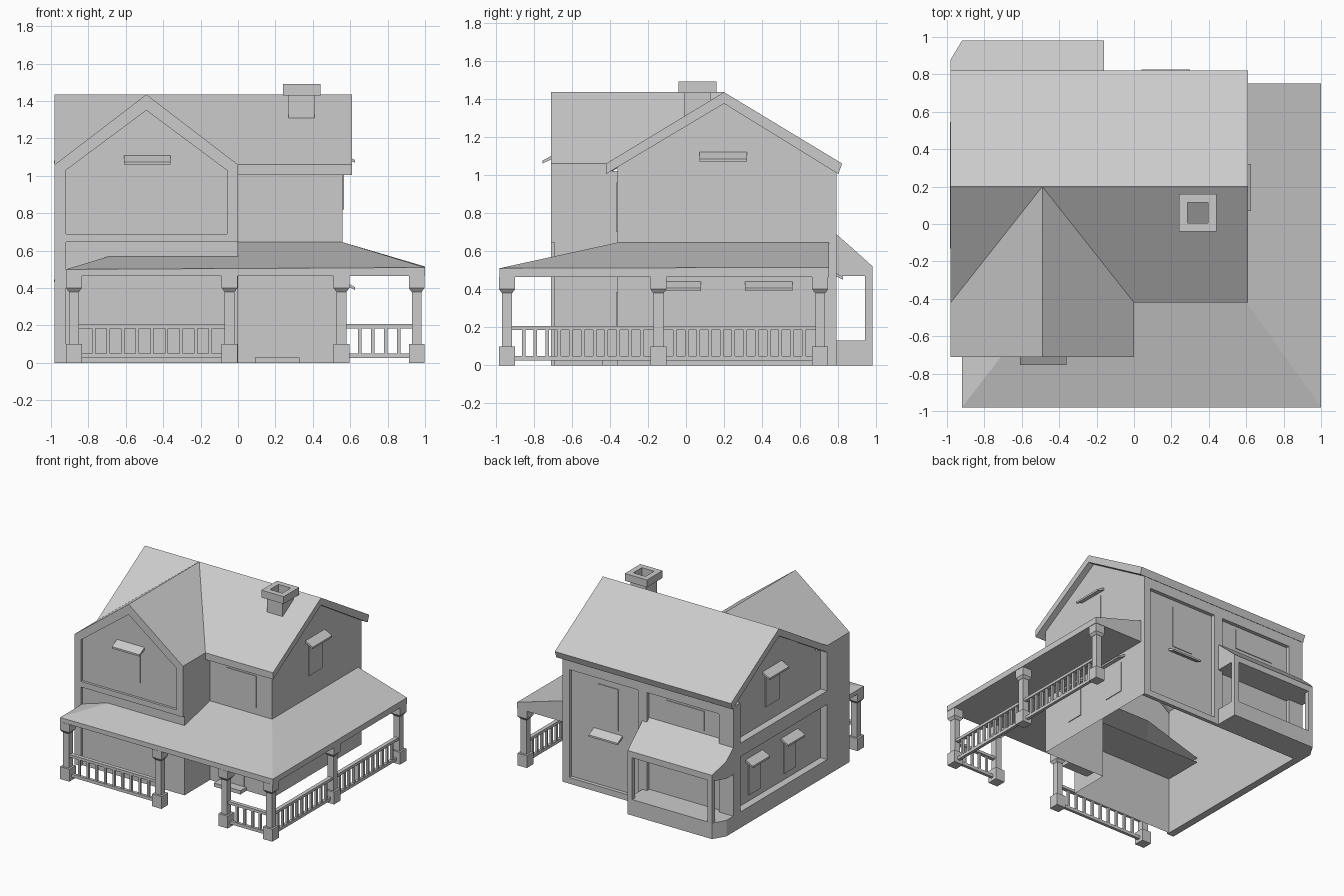
import bpy, bmesh, math
from mathutils import Matrix

cube = bpy.data.objects.get("Cube")
if cube:
    bpy.data.objects.remove(cube)

grey = bpy.data.materials.new("plain grey")
grey.use_nodes = True
grey.diffuse_color = (0.6, 0.6, 0.6, 1)
grey.node_tree.nodes["Principled BSDF"].inputs["Base Color"].default_value = (0.6, 0.6, 0.6, 1)


def finish(name, bm, matrix=None):
    bmesh.ops.recalc_face_normals(bm, faces=bm.faces)
    mesh = bpy.data.meshes.new(name)
    bm.to_mesh(mesh)
    bm.free()
    mesh.materials.append(grey)
    obj = bpy.data.objects.new(name, mesh)
    if matrix:
        obj.matrix_world = matrix
    bpy.context.collection.objects.link(obj)
    return obj


def place(axis, p, d):
    return {"x": (d, p[0], p[1]), "y": (p[0], d, p[1]), "z": (p[0], p[1], d)}[axis]


def prism(name, axis, pts, lo, hi, caps=True, matrix=None):
    """Outline pushed along an axis; lo and hi may depend on the outline point."""
    bm = bmesh.new()
    ends = []
    for d in (lo, hi):
        ends.append([bm.verts.new(place(axis, p, d(p) if callable(d) else d)) for p in pts])
    a, b = ends
    for i in range(len(pts)):
        j = (i + 1) % len(pts)
        bm.faces.new((a[i], a[j], b[j], b[i]))
    if caps:
        bm.faces.new(a)
        bm.faces.new(b)
    return finish(name, bm, matrix)


def box(name, x0, x1, y0, y1, z0, z1):
    return prism(name, "z", [(x0, y0), (x1, y0), (x1, y1), (x0, y1)], z0, z1)


def sheet(name, axis, pts, d):
    bm = bmesh.new()
    bm.faces.new([bm.verts.new(place(axis, p, d)) for p in pts])
    return finish(name, bm)


# House walls, open underneath, with gable ends
prism("house_walls", "z", [(-.92, -.69), (0, -.69), (0, -.36), (.56, -.36), (.56, .76), (-.92, .76)],
      0, 1.02, caps=False)
for side, x in (("left", -.92), ("right", .56)):
    sheet(side + "_gable", "x", [(-.36, 1), (.79, 1), (.79, 1.03), (.2, 1.39), (-.36, 1.05)], x)
sheet("front_gable", "y", [(-.92, 1), (-.06, 1), (-.06, 1.04), (-.49, 1.36), (-.92, 1.04)], -.69)

# Main roof and the crossing wing roof, cut along the valleys
prism("main_roof", "x", [(-.42, 1.06), (.2, 1.435), (.82, 1.06), (.8, 1.005), (.2, 1.375), (-.42, 1.005)],
      -.98, .61)
prism("wing_roof", "y", [(-.98, 1.06), (-.49, 1.435), (0, 1.06), (0, 1), (-.49, 1.375), (-.98, 1)],
      -.71, lambda p: .2 - abs(p[0] + .49) * 1.265)

# Front gable frame
prism("front_gable_frame", "y",
      [(-.98, .645), (-.98, 1.06), (-.49, 1.435), (0, 1.06), (0, .645),
       (-.06, .645), (-.06, 1.03), (-.49, 1.35), (-.92, 1.03), (-.92, .645)], -.71, -.685)
box("front_band", -.92, -.06, -.71, -.685, .645, .69)
box("wing_upper_edge", -.06, 0, -.71, -.42, .645, 1.04)

# Left wall frame
box("left_front_pier", -.98, -.92, -.71, -.42, 0, 1.05)
box("left_back_pier", -.98, -.92, .7, .79, 0, 1.02)
box("left_skirting", -.98, -.92, -.42, .7, 0, .13)
box("left_band", -.98, -.92, -.42, .7, .58, .69)

# Back wall frame
for name, x0, x1, z0, z1 in (("corner", .5, .56, 0, 1.03), ("middle", -.2, -.12, 0, .93),
                             ("end", -.92, -.85, 0, .93), ("foot", -.12, .5, 0, .05),
                             ("head", -.92, .5, .93, 1.03)):
    box("back_frame_" + name, x0, x1, .76, .79, z0, z1)

# Open bay on the back, chamfered at its left end
chamfer = lambda y: -.98 + .6 * max(0, y - .88)
prism("bay_base", "z", [(-.16, .76), (-.16, .98), (-.92, .98), (-.98, .88), (-.98, .76)], 0, .13)
prism("bay_roof", "x", [(.76, .715), (.88, .61), (.98, .52), (.98, .47), (.88, .47), (.76, .47)],
      lambda p: chamfer(p[0]), -.16)
for x in (-.92, -.2):
    box("bay_post", x, x + .04, .94, .98, .13, .47)

# Wraparound porch roof, hipped on the left
bm = bmesh.new()
V = lambda *c: bm.verts.new(c)
A, B, C, D = V(-.92, -.98, .5), V(1, -.98, .51), V(1, .75, .515), V(.56, .75, .645)
E, G, H = V(.56, -.36, .645), V(-.44, -.36, .645), V(-.92, -.36, .5)
low = [V(v.co.x, v.co.y, .465) for v in (A, B, C, D, E, H)]
for f in ((A, B, E, G), (B, C, D, E), (A, G, H), low):
    bm.faces.new(f)
for i, (p, q) in enumerate(((A, B), (B, C), (C, D))):
    bm.faces.new((p, q, low[i + 1], low[i]))
bm.faces.new((H, A, low[0], low[5]))
finish("porch_roof", bm)


# Porch posts with base, shaft, flared neck and cap
def porch_post(x, y):
    def square(r):
        return [(x - r, y - r), (x + r, y - r), (x + r, y + r), (x - r, y + r)]
    prism("post_base", "z", square(.042), 0, .1)
    prism("post_shaft", "z", square(.026), .1, .39)
    prism("post_cap", "z", square(.042), .4, .465)
    neck = prism("post_neck", "z", square(.042), .38, .4)
    for v in neck.data.vertices:
        if v.co.z < .39:
            v.co.x += (x - v.co.x) * .35
            v.co.y += (y - v.co.y) * .35


for x in (-.877, -.045, .553, .955):
    porch_post(x, -.94)
for y in (-.145, .705):
    porch_post(.955, y)


# Railings between the posts
def railing(name, a, b, along_x, pitch):
    def bar(part, s, t, r, z0, z1):
        if along_x:
            box(name + part, s, t, -.94 - r, -.94 + r, z0, z1)
        else:
            box(name + part, .955 - r, .955 + r, s, t, z0, z1)
    bar("_top", a, b, .016, .185, .207)
    bar("_bottom", a, b, .012, .025, .05)
    n = round((b - a) / pitch)
    for i in range(1, n):
        c = a + (b - a) * i / n
        bar("_baluster", c - .009, c + .009, .009, .05, .185)


railing("front_left_rail", -.85, -.07, True, .075)
railing("front_right_rail", .58, .93, True, .075)
railing("side_front_rail", -.915, -.17, False, .06)
railing("side_back_rail", -.12, .68, False, .06)

# Door, step and upper front window
box("front_door", .12, .31, -.366, -.36, .02, .385)
box("door_step", .09, .33, -.44, -.36, 0, .03)
box("upper_front_window", .15, .42, -.366, -.36, .7, .96)


# Windows with a small sloping awning
def awned_window(x, y, z, turn, half=.125, z0=-.25, z1=0):
    m = Matrix.Translation((x, y, z)) @ Matrix.Rotation(math.radians(turn), 4, "Z")
    prism("awning", "x", [(0, .05), (-.065, .015), (-.065, 0), (0, .03)], -half, half, matrix=m)
    w = half * .7
    prism("window", "x", [(0, z0), (-.006, z0), (-.006, z1), (0, z1)], -w, w, matrix=m)


awned_window(-.485, -.69, 1.06, 0)
awned_window(.56, .195, 1.07, 90)
awned_window(.56, -.02, .39, 90, .1)
awned_window(.56, .435, .39, 90)
awned_window(-.92, .205, 1.065, -90)
awned_window(-.92, -.02, .43, -90, .11)
awned_window(-.92, .435, .43, -90, .11)
awned_window(.17, .76, .45, 180, .13, .08, .42)
box("back_upper_window", -.7, -.35, .76, .766, .74, .9)

# Hollow chimney
for name, r, z0, z1 in (("chimney_shaft", .07, 1.25, 1.435), ("chimney_cap", .1, 1.43, 1.49)):
    for s in (-1, 1):
        cx, cy, h = .34, .06, .055
        box(name, cx - r, cx + r, *sorted((cy + s * h, cy + s * r)), z0, z1)
        box(name, *sorted((cx + s * h, cx + s * r)), cy - h, cy + h, z0, z1)
